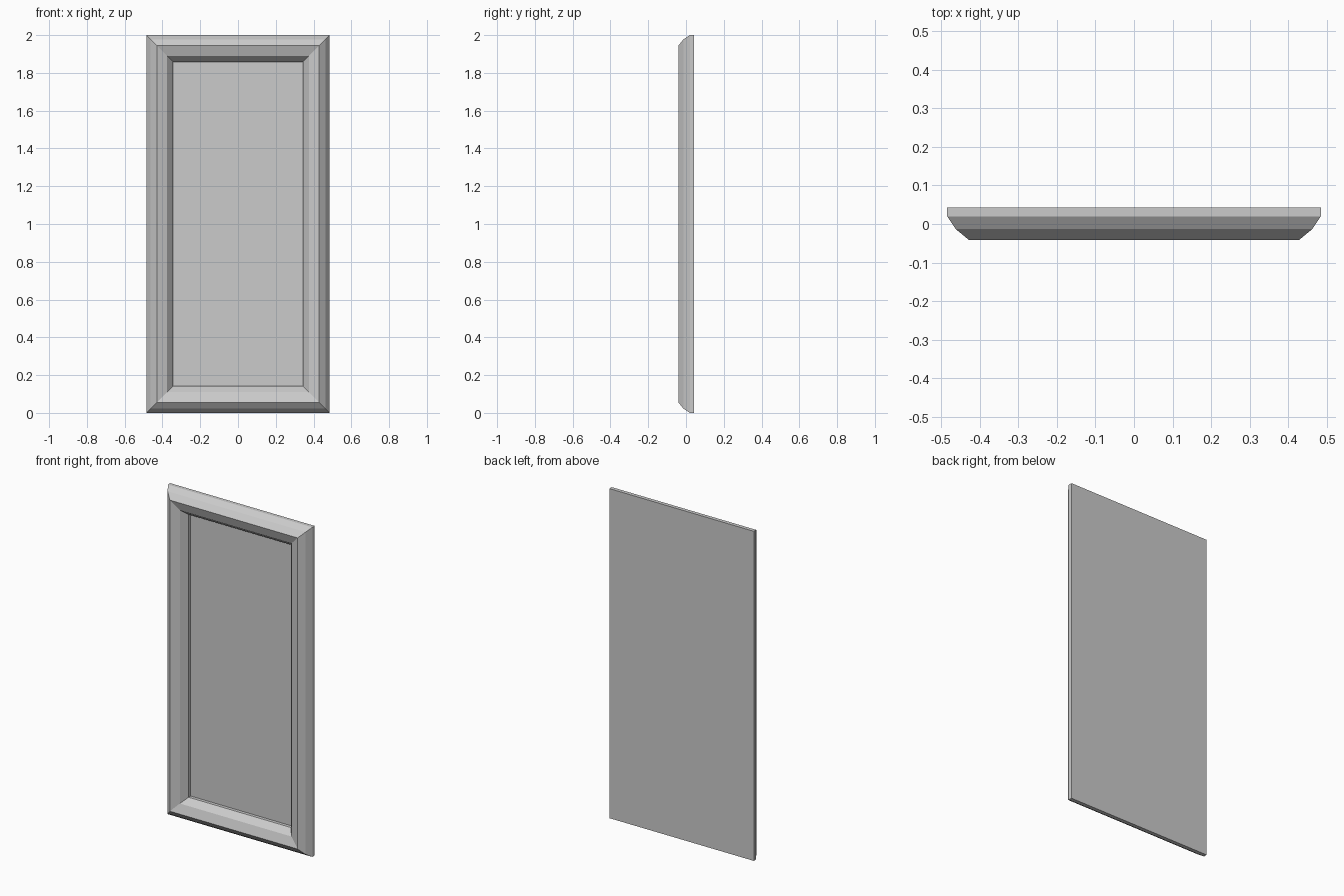
import bpy, bmesh

if "Cube" in bpy.data.objects:
    bpy.data.objects.remove(bpy.data.objects["Cube"])

W, H = 0.485, 2.0


def ring(bm, inset, y):
    """Rectangle of the frame outline, inset evenly, at depth y."""
    x, z0, z1 = W - inset, inset, H - inset
    return [bm.verts.new(p) for p in ((-x, y, z0), (x, y, z0), (x, y, z1), (-x, y, z1))]


# Moulding cross-section: (inset from outer edge, depth), back edge to recessed panel
profile = [(0.0, 0.043), (0.0, 0.020), (0.022, -0.013), (0.056, -0.041),
           (0.110, -0.022), (0.142, 0.016), (0.142, 0.036)]

# Panelled door: mitred moulding, recessed panel and flat back in one closed shell
bm = bmesh.new()
rings = [ring(bm, i, y) for i, y in profile]
for a, b in zip(rings, rings[1:]):
    for k in range(4):
        n = (k + 1) % 4
        bm.faces.new((a[k], a[n], b[n], b[k]))
bm.faces.new(rings[-1])
bm.faces.new(rings[0][::-1])
bmesh.ops.recalc_face_normals(bm, faces=bm.faces[:])

mesh = bpy.data.meshes.new("framed_panel")
bm.to_mesh(mesh)
bm.free()
bpy.context.collection.objects.link(bpy.data.objects.new("framed_panel", mesh))
